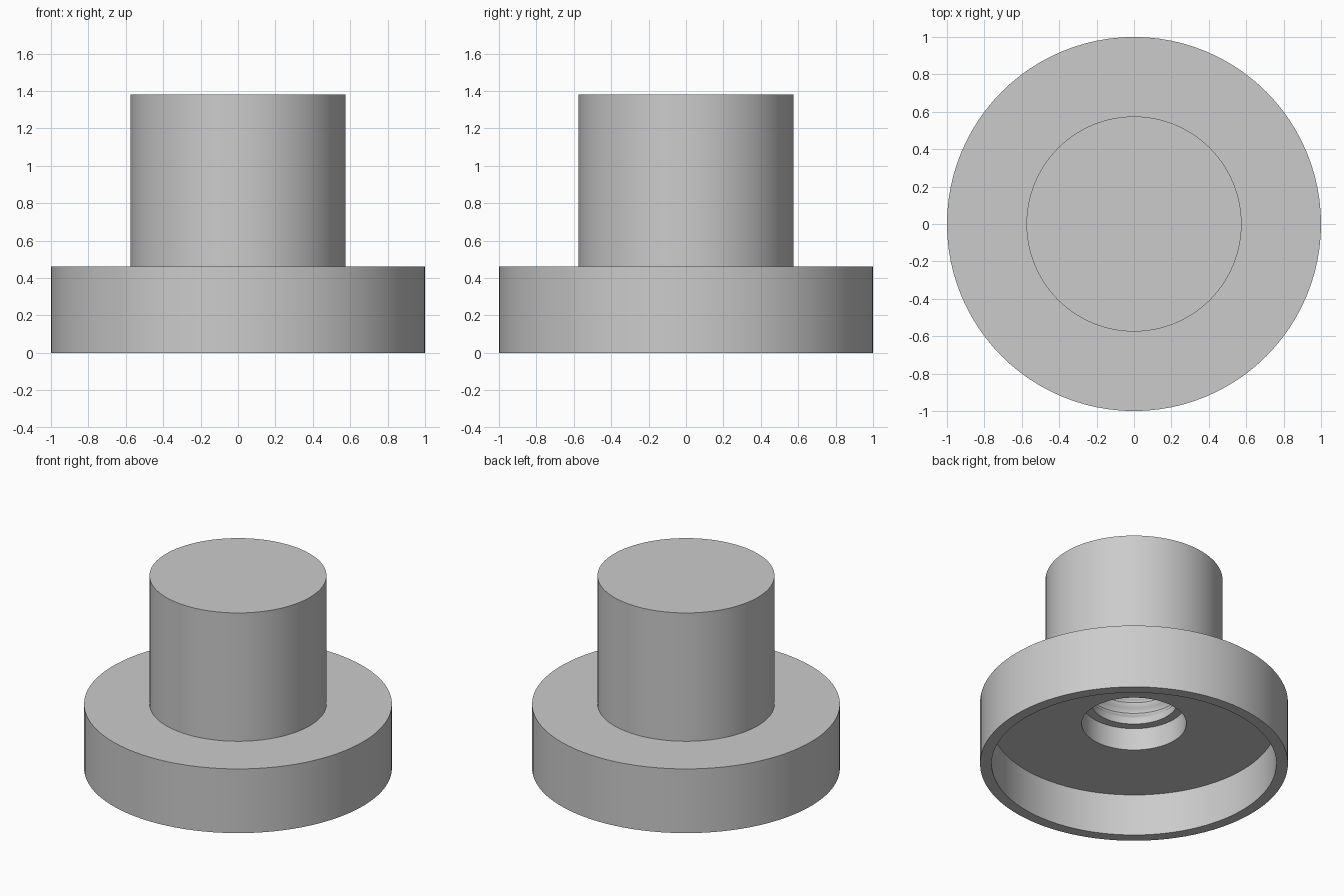
import bpy
import bmesh
from math import pi, sin
from mathutils import Vector

cube = bpy.data.objects.get("Cube")
if cube:
    bpy.data.objects.remove(cube, do_unlink=True)

SEGMENTS = 96

grey = bpy.data.materials.new("light_grey")
grey.use_nodes = True
colour = (0.6, 0.6, 0.6, 1)
grey.diffuse_color = colour
grey.node_tree.nodes["Principled BSDF"].inputs["Base Color"].default_value = colour


def lathe(name, profile):
    """Revolve (radius, z) points around the z axis."""
    bm = bmesh.new()
    verts = [bm.verts.new((r, 0, z)) for r, z in profile]
    edges = [bm.edges.new(pair) for pair in zip(verts, verts[1:])]
    bmesh.ops.spin(bm, geom=verts + edges, cent=(0, 0, 0), axis=(0, 0, 1),
                   angle=2 * pi, steps=SEGMENTS, use_duplicate=False)
    bmesh.ops.remove_doubles(bm, verts=bm.verts, dist=0.0005)
    bmesh.ops.recalc_face_normals(bm, faces=bm.faces)
    mesh = bpy.data.meshes.new(name)
    bm.to_mesh(mesh)
    bm.free()
    mesh.materials.append(grey)
    obj = bpy.data.objects.new(name, mesh)
    bpy.context.collection.objects.link(obj)
    bpy.ops.object.select_all(action='DESELECT')
    obj.select_set(True)
    bpy.context.view_layer.objects.active = obj
    bpy.ops.object.shade_smooth_by_angle(angle=pi / 6)
    return obj


# Outer shell: stem and wide flange
outside = [(0, 1.38), (0.575, 1.38), (0.575, 0.46), (1, 0.46), (1, 0)]

# Hollow flange with a stepped entry into the stem
underside = [(0.925, 0), (0.925, 0.3), (0.34, 0.3), (0.34, 0.46), (0.28, 0.46)]

# Ribbed bore inside the stem
RIBS, STEPS, PITCH = 5, 8, 0.12
bore = [(0.28 + 0.035 * sin(pi * i / STEPS) ** 2, 0.5 + PITCH * i / STEPS)
        for i in range(RIBS * STEPS + 1)]
ceiling = [(0.28, 1.15), (0, 1.15)]

lathe("flanged_knob", outside + underside + bore + ceiling)
